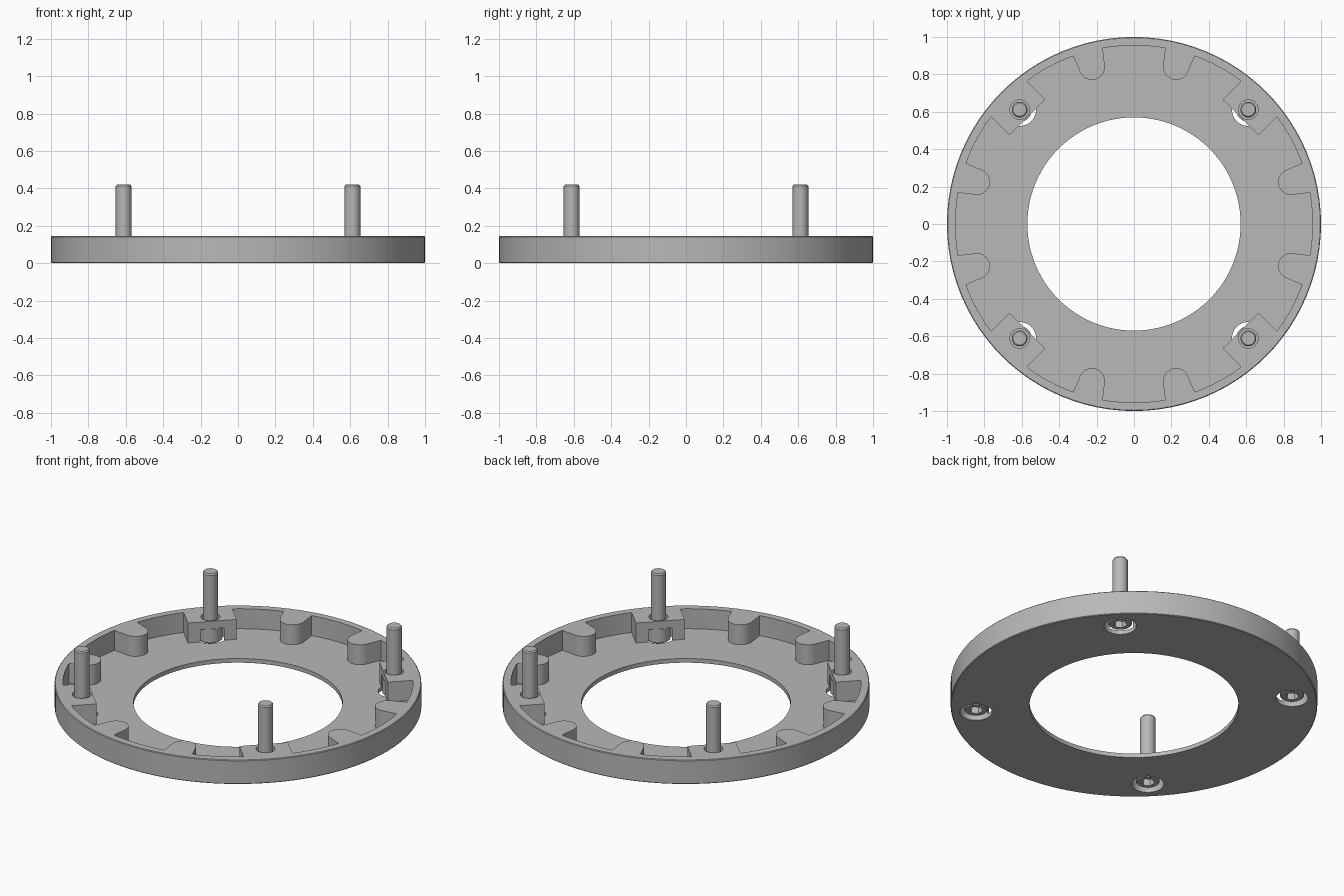
import bpy
import bmesh
from math import cos, sin, pi, radians
from mathutils import Matrix, Vector

cube = bpy.data.objects.get("Cube")
if cube:
    bpy.data.objects.remove(cube, do_unlink=True)

# Main dimensions
HEIGHT, FLOOR = 0.145, 0.025
OUTER, WALL, INNER = 1.0, 0.955, 0.57
BOLT_RADIUS = 0.865
SEAT = 0.1

grey = bpy.data.materials.new("plain grey")
grey.use_nodes = True
grey.diffuse_color = (0.48, 0.48, 0.48, 1)
grey.node_tree.nodes["Principled BSDF"].inputs["Base Color"].default_value = (0.48, 0.48, 0.48, 1)


def make_object(name, bm):
    bmesh.ops.recalc_face_normals(bm, faces=bm.faces)
    mesh = bpy.data.meshes.new(name)
    bm.to_mesh(mesh)
    bm.free()
    mesh.materials.append(grey)
    obj = bpy.data.objects.new(name, mesh)
    bpy.context.collection.objects.link(obj)
    return obj


def add_lathe(bm, profile, steps, offset=(0, 0, 0)):
    """Revolve a closed (radius, height) outline about z."""
    verts = [bm.verts.new((r, 0, z)) for r, z in profile]
    edges = [bm.edges.new((a, b)) for a, b in zip(verts, verts[1:] + verts[:1])
             if a.co.x > 0 or b.co.x > 0]
    made = bmesh.ops.spin(bm, geom=verts + edges, axis=(0, 0, 1), cent=(0, 0, 0),
                          angle=2 * pi, steps=steps, use_merge=False)
    bmesh.ops.remove_doubles(bm, verts=bm.verts, dist=1e-5)
    bmesh.ops.dissolve_degenerate(bm, edges=bm.edges, dist=1e-5)
    return made


def add_prism(bm, outline, angle, z0, z1):
    """Extrude a (radial, tangential) outline, turned to the given angle."""
    turn = Matrix.Rotation(angle, 4, "Z")
    face = bm.faces.new([bm.verts.new(turn @ Vector((x, y, z0))) for x, y in outline])
    made = bmesh.ops.extrude_face_region(bm, geom=[face])
    top = [v for v in made["geom"] if isinstance(v, bmesh.types.BMVert)]
    bmesh.ops.translate(bm, verts=top, vec=(0, 0, z1 - z0))


def combine(target, tool, operation):
    mod = target.modifiers.new(operation.title(), "BOOLEAN")
    mod.operation = operation
    mod.solver = "EXACT"
    mod.object = tool
    bpy.context.view_layer.update()
    graph = bpy.context.evaluated_depsgraph_get()
    mesh = bpy.data.meshes.new_from_object(target.evaluated_get(graph))
    target.modifiers.clear()
    target.data = mesh
    bpy.data.objects.remove(tool, do_unlink=True)


def smooth(obj):
    bpy.ops.object.select_all(action="DESELECT")
    obj.select_set(True)
    bpy.context.view_layer.objects.active = obj
    bpy.ops.object.shade_smooth_by_angle(angle=radians(30))


# Flanged ring: flat floor with an upright rim
bm = bmesh.new()
add_lathe(bm, [(INNER, 0), (OUTER - 0.004, 0), (OUTER, 0.004), (OUTER, HEIGHT - 0.004),
               (OUTER - 0.004, HEIGHT), (WALL, HEIGHT), (WALL, FLOOR), (INNER, FLOOR)], 96)
ring = make_object("flanged_ring", bm)

# Round-nosed ribs beside each axis, and square bosses on the diagonals
nose = [(0.87 - 0.07 * cos(t), -0.07 * sin(t))
        for t in (radians(-90 + 15 * i) for i in range(13))]
rib = [(0.975, 0.085), (0.94, 0.08)] + nose + [(0.94, -0.08), (0.975, -0.085)]
boss = [(0.97, 0.135), (0.806, 0.135), (0.806, -0.135), (0.97, -0.135)]
bm = bmesh.new()
for quarter in range(4):
    for side in (-15, 15):
        add_prism(bm, rib, radians(90 * quarter + side), FLOOR / 2, HEIGHT)
    add_prism(bm, boss, radians(90 * quarter + 45), FLOOR / 2, HEIGHT)
combine(ring, make_object("ribs_and_bosses", bm), "UNION")

# Stepped bolt holes, open at the inner face of each boss
spots = [(BOLT_RADIUS * cos(a), BOLT_RADIUS * sin(a), 0)
         for a in (radians(45 + 90 * i) for i in range(4))]
for spot in spots:
    bm = bmesh.new()
    add_lathe(bm, [(0, -0.05), (0.088, -0.05), (0.088, SEAT), (0.052, SEAT),
                   (0.052, 0.2), (0, 0.2)], 32)
    bmesh.ops.translate(bm, verts=bm.verts, vec=spot)
    combine(ring, make_object("hole_cutter", bm), "DIFFERENCE")
smooth(ring)

# Socket-head bolt, pointing up through the boss
bm = bmesh.new()
add_lathe(bm, [(0, 0.012), (0.059, 0.012), (0.065, 0.018), (0.065, SEAT), (0.042, SEAT),
               (0.042, 0.412), (0.036, 0.42), (0, 0.42)], 32)
bolt = make_object("bolt_1", bm)
bm = bmesh.new()
bmesh.ops.create_cone(bm, cap_ends=True, segments=6, radius1=0.038, radius2=0.038,
                      depth=0.1, matrix=Matrix.Translation((0, 0, 0.008)))
combine(bolt, make_object("socket_cutter", bm), "DIFFERENCE")
smooth(bolt)
bolt.location = spots[0]
for i, spot in enumerate(spots[1:], 2):
    copy = bpy.data.objects.new(f"bolt_{i}", bolt.data)
    copy.location = spot
    bpy.context.collection.objects.link(copy)
